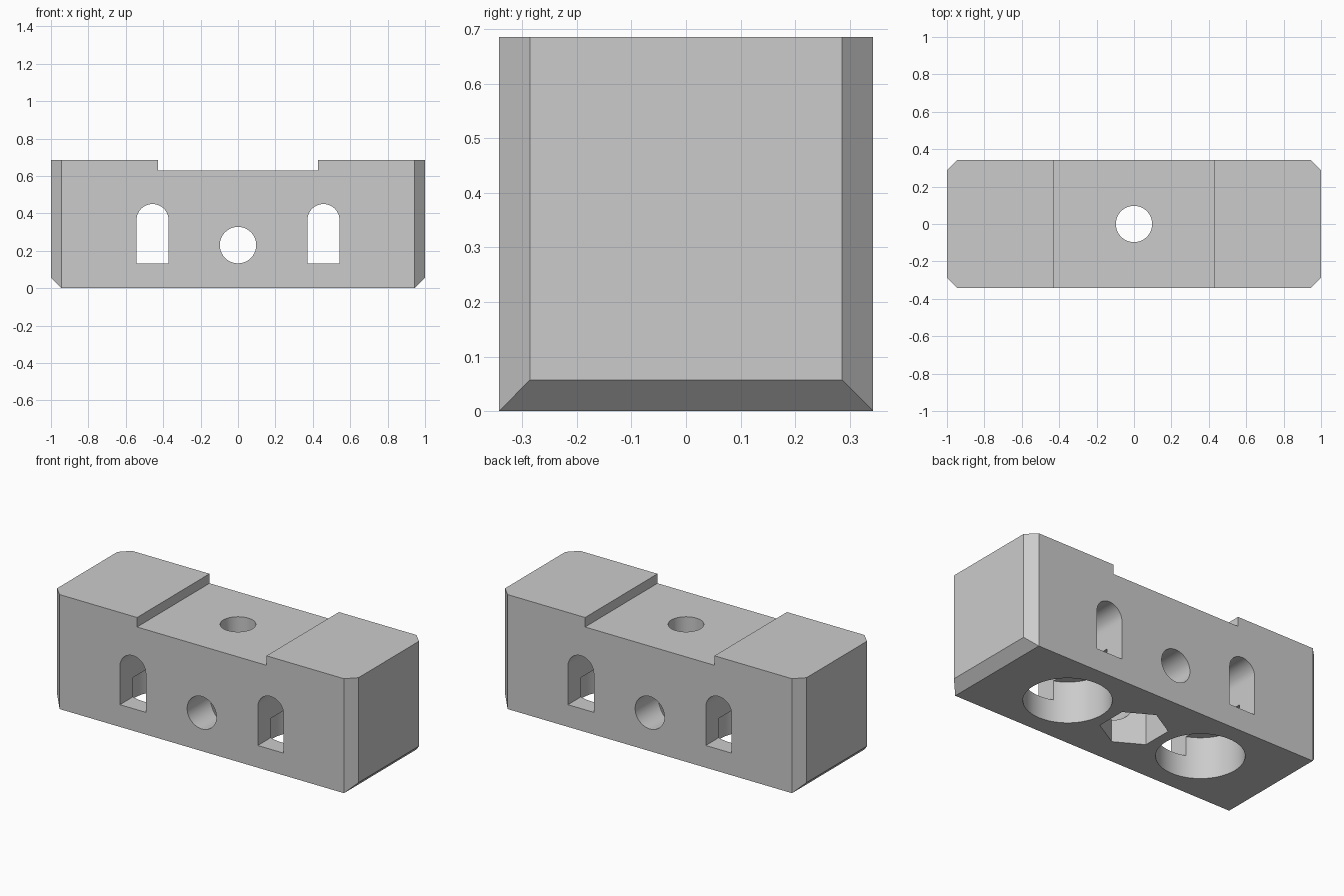
import bpy, bmesh
from math import cos, sin, pi, radians

if "Cube" in bpy.data.objects:
    bpy.data.objects.remove(bpy.data.objects["Cube"], do_unlink=True)

HALF_LENGTH, HALF_DEPTH, HEIGHT, CHAMFER = 1.0, 0.343, 0.686, 0.057
SLOT_X, HOLE_R = 0.457, 0.097

grey = bpy.data.materials.new("plain grey")
grey.use_nodes = True
grey.diffuse_color = (0.6, 0.6, 0.6, 1)
grey.node_tree.nodes["Principled BSDF"].inputs["Base Color"].default_value = (0.6, 0.6, 0.6, 1)


def prism(name, outline, axis, low, high):
    """Extrude a closed outline along y (outline in x, z) or z (outline in x, y)."""
    bm = bmesh.new()
    place = (lambda a, b: (a, low, b)) if axis == "y" else (lambda a, b: (a, b, low))
    face = bm.faces.new([bm.verts.new(place(a, b)) for a, b in outline])
    moved = bmesh.ops.extrude_face_region(bm, geom=[face])["geom"]
    step = (0, high - low, 0) if axis == "y" else (0, 0, high - low)
    bmesh.ops.translate(bm, vec=step, verts=[v for v in moved if isinstance(v, bmesh.types.BMVert)])
    bmesh.ops.recalc_face_normals(bm, faces=bm.faces)
    mesh = bpy.data.meshes.new(name)
    bm.to_mesh(mesh)
    bm.free()
    mesh.materials.append(grey)
    obj = bpy.data.objects.new(name, mesh)
    bpy.context.collection.objects.link(obj)
    return obj


def arc(cx, cy, radius, count, start=0.0, sweep=2 * pi):
    steps = count if sweep == 2 * pi else count - 1
    return [(cx + radius * cos(start + sweep * i / steps),
             cy + radius * sin(start + sweep * i / steps)) for i in range(count)]


def combine(target, tool, operation="DIFFERENCE"):
    """Apply a boolean, then discard the tool."""
    tool.hide_render = True
    mod = target.modifiers.new("cut", "BOOLEAN")
    mod.operation, mod.solver, mod.object = operation, "EXACT", tool
    bpy.ops.object.select_all(action="DESELECT")
    bpy.context.view_layer.objects.active = target
    target.select_set(True)
    bpy.ops.object.modifier_apply(modifier=mod.name)
    bpy.data.objects.remove(tool, do_unlink=True)


# Block: side profile with top recess and chamfered lower ends
half = [(HALF_LENGTH - CHAMFER, 0), (HALF_LENGTH, CHAMFER), (HALF_LENGTH, HEIGHT),
        (0.429, HEIGHT), (0.429, HEIGHT - CHAMFER)]
block = prism("clamp_block", half + [(-x, z) for x, z in reversed(half)],
              "y", -HALF_DEPTH, HALF_DEPTH)

# Chamfered upright corners
corner = [(HALF_LENGTH, HALF_DEPTH - CHAMFER), (HALF_LENGTH - CHAMFER, HALF_DEPTH)]
back = corner + [(-x, y) for x, y in reversed(corner)]
plan = back + [(x, -y) for x, y in reversed(back)]
combine(block, prism("plan", plan, "z", -1, 1), "INTERSECT")

# Arched slots through the depth, and round pockets beneath them
for side in (-1, 1):
    x = side * SLOT_X
    arch = arc(x, 0.364, 0.0857, 33, 0, pi) + [(x - 0.0857, 0.133), (x + 0.0857, 0.133)]
    combine(block, prism("slot", arch, "y", -1, 1))
    combine(block, prism("pocket", arc(x, 0, 0.236, 96), "z", -1, 0.248))

# Hexagonal nut recess, upright hole and cross hole
combine(block, prism("nut_recess", arc(0, 0, 0.183, 6, pi / 6), "z", -1, 0.25))
combine(block, prism("upright_hole", arc(0, 0, HOLE_R, 64), "z", 0.1, 1))
combine(block, prism("cross_hole", arc(0, 0.23, HOLE_R + 0.0003, 64), "y", -1, 1))

bpy.ops.object.shade_smooth_by_angle(angle=radians(25))
